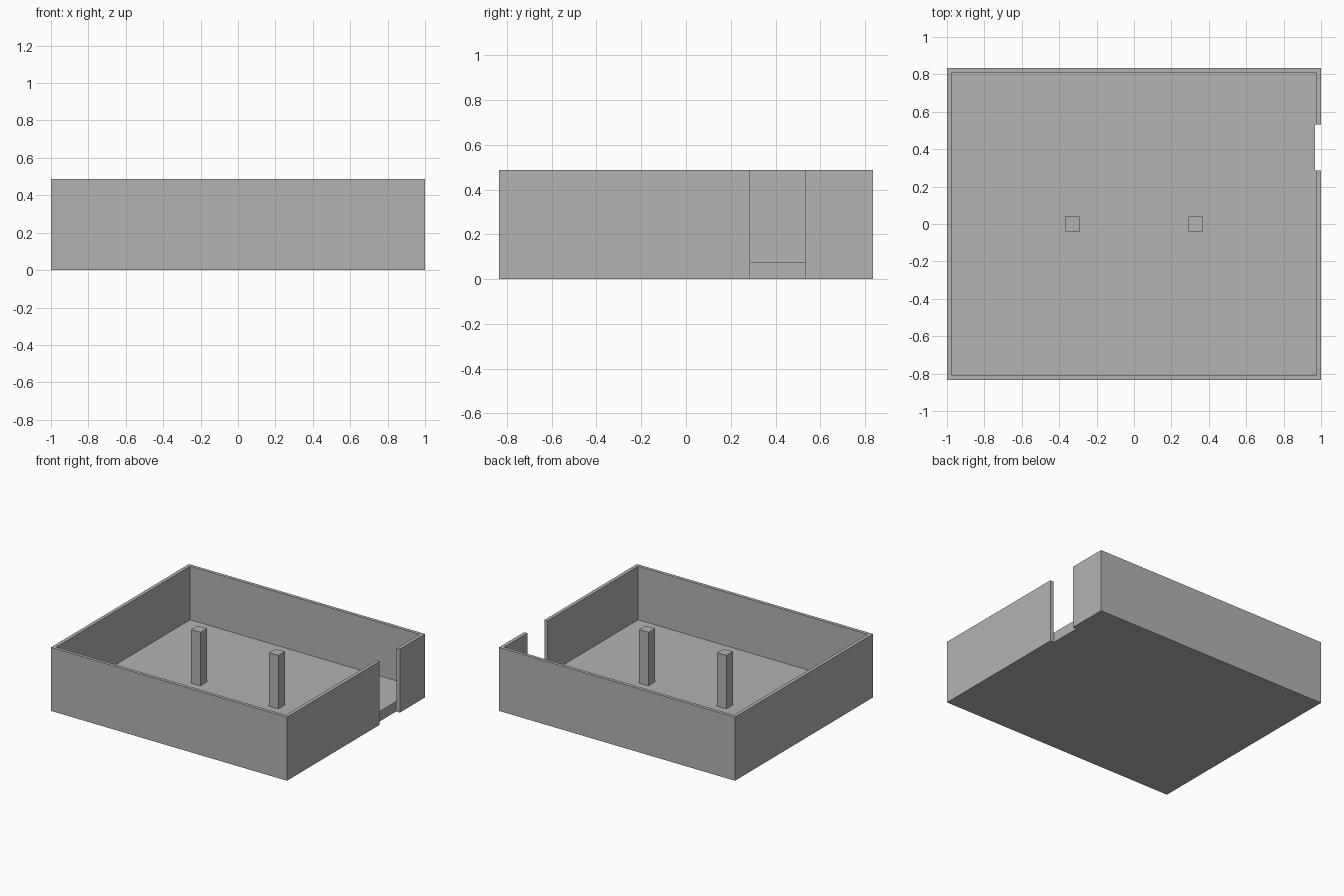
import bpy
import bmesh
from mathutils import Vector

default_cube = bpy.data.objects.get("Cube")
if default_cube:
    bpy.data.objects.remove(default_cube, do_unlink=True)

# Overall sizes
HALF_X, HALF_Y, HEIGHT = 1.0, 0.835, 0.487
INNER_X, INNER_Y, FLOOR = 0.973, 0.81, 0.077
POST_X, POST_HALF = 0.33, 0.039

grey = bpy.data.materials.new("plain_grey")
grey.use_nodes = True
colour = (0.45, 0.45, 0.45, 1)
grey.diffuse_color = colour
grey.node_tree.nodes["Principled BSDF"].inputs["Base Color"].default_value = colour


def box(name, low, high):
    """Axis-aligned box between two corners."""
    low, high = Vector(low), Vector(high)
    bm = bmesh.new()
    bmesh.ops.create_cube(bm, size=1)
    for v in bm.verts:
        v.co = (low + high) / 2 + v.co * (high - low)
    mesh = bpy.data.meshes.new(name)
    bm.to_mesh(mesh)
    bm.free()
    mesh.materials.append(grey)
    obj = bpy.data.objects.new(name, mesh)
    bpy.context.collection.objects.link(obj)
    return obj


def cut(target, cutter):
    """Subtract the cutter, then discard it."""
    cutter.hide_render = True
    mod = target.modifiers.new("cut", "BOOLEAN")
    mod.operation = "DIFFERENCE"
    mod.solver = "EXACT"
    mod.object = cutter
    bpy.context.view_layer.objects.active = target
    bpy.ops.object.modifier_apply(modifier=mod.name)
    bpy.data.objects.remove(cutter, do_unlink=True)


# Open tray: floor and thin walls in one solid
tray = box("walled_tray", (-HALF_X, -HALF_Y, 0), (HALF_X, HALF_Y, HEIGHT))
cut(tray, box("room_cutter", (-INNER_X, -INNER_Y, FLOOR), (INNER_X, INNER_Y, 1)))

# Doorway through the full height of the left wall
cut(tray, box("doorway_cutter", (0.968, 0.286, -1), (1.5, 0.531, 1.5)))

# Two square posts standing on the floor
for name, x in (("left_post", POST_X), ("right_post", -POST_X)):
    box(name, (x - POST_HALF, -POST_HALF, FLOOR), (x + POST_HALF, POST_HALF, HEIGHT))
